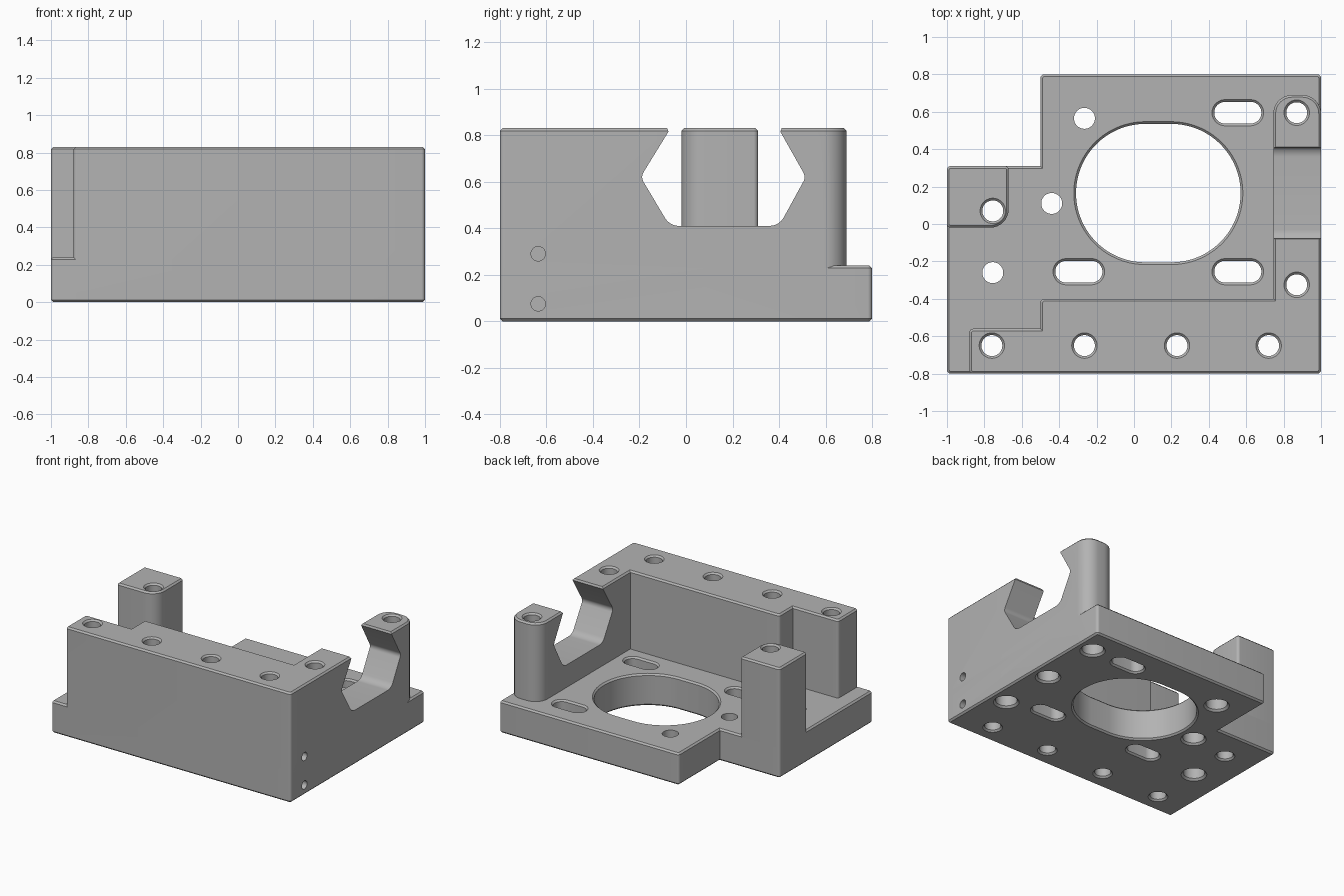
import bpy, bmesh, math
from mathutils import Vector

cube = bpy.data.objects.get("Cube")
if cube:
    bpy.data.objects.remove(cube)

TOP, PLATE, CH = 0.83, 0.24, 0.012

grey = bpy.data.materials.new("machined grey")
grey.use_nodes = True
grey.diffuse_color = (0.45, 0.45, 0.45, 1)
grey.node_tree.nodes["Principled BSDF"].inputs["Base Color"].default_value = grey.diffuse_color


def fillet(corners, steps=8):
    """Round each (x, y, radius) corner of an outline."""
    out, n = [], len(corners)
    for i, (x, y, r) in enumerate(corners):
        p = Vector((x, y))
        if r == 0:
            out.append(p)
            continue
        a = (Vector(corners[i - 1][:2]) - p).normalized()
        b = (Vector(corners[(i + 1) % n][:2]) - p).normalized()
        half = a.angle(b) / 2
        centre = p + (a + b).normalized() * r / math.sin(half)
        u = p + a * r / math.tan(half) - centre
        v = p + b * r / math.tan(half) - centre
        turn = math.atan2(u.x * v.y - u.y * v.x, u.dot(v))
        for k in range(steps + 1):
            t = turn * k / steps
            c, s = math.cos(t), math.sin(t)
            out.append(centre + Vector((u.x * c - u.y * s, u.x * s + u.y * c)))
    return out


def stadium(x, y, r, half=0.0, steps=48):
    """Circle, or a slot along x when half is above zero."""
    pts = []
    for k in range(steps):
        t = 2 * math.pi * (k + 0.5) / steps
        shift = math.copysign(half, math.cos(t))
        pts.append(Vector((x + shift + r * math.cos(t), y + r * math.sin(t))))
    return pts


def inset(pts, d):
    """Offset a counter-clockwise outline inwards by d."""
    out = []
    for i, p in enumerate(pts):
        e = (p - pts[i - 1]).normalized()
        f = (pts[(i + 1) % len(pts)] - p).normalized()
        m = Vector((-e.y - f.y, e.x + f.x)).normalized()
        out.append(p + m * d / max(0.3, m.dot(Vector((-e.y, e.x)))))
    return out


def loft(name, pts, levels, sideways=False):
    """Stack insets of an outline at (height, inset); sideways runs it along x."""
    bm = bmesh.new()
    rings = []
    for h, d in levels:
        ring = inset(pts, d)
        rings.append([bm.verts.new((h, p.x, p.y) if sideways else (p.x, p.y, h)) for p in ring])
    n = len(pts)
    for low, high in zip(rings, rings[1:]):
        for i in range(n):
            j = (i + 1) % n
            bm.faces.new((low[i], low[j], high[j], high[i]))
    bm.faces.new(rings[0][::-1])
    bm.faces.new(rings[-1])
    bmesh.ops.recalc_face_normals(bm, faces=bm.faces)
    mesh = bpy.data.meshes.new(name)
    bm.to_mesh(mesh)
    bm.free()
    mesh.materials.append(grey)
    ob = bpy.data.objects.new(name, mesh)
    bpy.context.collection.objects.link(ob)
    return ob


def block(name, corners, height):
    return loft(name, fillet(corners), [(0, CH), (CH, 0), (height - CH, 0), (height, CH)])


def combine(body, tool, operation="DIFFERENCE"):
    mod = body.modifiers.new("combine", "BOOLEAN")
    mod.operation, mod.solver, mod.object = operation, "EXACT", tool
    bpy.context.view_layer.objects.active = body
    bpy.ops.object.modifier_apply(modifier=mod.name)
    bpy.data.objects.remove(tool)


def bore(body, pts, top, flare=CH):
    """Through hole with chamfered mouths."""
    combine(body, loft("bore", pts, [(-0.02, -CH - 0.02), (CH, 0), (top - flare, 0),
                                    (top + 0.02, -flare - 0.02 if flare else 0)]))


# Stepped base plate
E = 0.02
body = block("mounting_bracket", [(-1, -0.8, E), (1, -0.8, E), (1, 0.8, E), (-0.5, 0.8, E),
                                  (-0.5, 0.31, 0), (-1, 0.31, E)], PLATE)

# Front wall with the side arm, and the left post
wall = block("wall", [(-0.88, -0.8, E), (1, -0.8, E), (1, 0.69, 0.1), (0.745, 0.69, 0.1),
                      (0.745, -0.4, 0), (-0.5, -0.4, E), (-0.5, -0.56, 0), (-0.88, -0.56, E)], TOP)
combine(body, wall, "UNION")
post = block("post", [(-1, -0.02, E), (-0.67, -0.02, 0.1), (-0.67, 0.31, E), (-1, 0.31, E)], TOP)
combine(body, post, "UNION")

# Six-sided notch through the side arm
notch = fillet([(-0.07, 0.41, 0.07), (0.40, 0.41, 0.07), (0.515, 0.62, 0.04), (0.405, 0.815, 0),
                (0.42, 0.85, 0), (-0.09, 0.85, 0), (-0.075, 0.815, 0), (-0.195, 0.62, 0.04)])
combine(body, loft("notch", notch, [(0.70, 0), (1.1, 0)], True))

# Large opening and slots in the plate
bore(body, stadium(0.13, 0.165, 0.37, 0.07, 96), PLATE)
for x, y in [(0.555, 0.595), (-0.295, -0.255), (0.555, -0.255)]:
    bore(body, stadium(x, y, 0.058, 0.068), PLATE)

# Tall bolt holes
arm_holes = [(0.87, -0.325), (0.87, 0.595)]
for x, y in [(-0.76, -0.65), (-0.265, -0.65), (0.23, -0.65), (0.72, -0.65), (-0.755, 0.07)] + arm_holes:
    bore(body, stadium(x, y, 0.056), TOP)

# Plain plate holes
plate_holes = [(-0.265, 0.565), (-0.44, 0.11), (-0.755, -0.26)]
for x, y in plate_holes:
    bore(body, stadium(x, y, 0.056), PLATE, 0)

# Wider sockets from below
for x, y in arm_holes + plate_holes + [(0.87, 0.12)]:
    combine(body, loft("socket", stadium(x, y, 0.074), [(-0.02, -0.034), (0.014, 0), (0.12, 0)]))

# Small blind holes in the right side
for z in (0.075, 0.29):
    combine(body, loft("pin_hole", stadium(-0.635, z, 0.031, 0, 24), [(0.85, 0), (1.05, 0)], True))

bpy.ops.object.select_all(action="DESELECT")
body.select_set(True)
bpy.context.view_layer.objects.active = body
bpy.ops.object.shade_smooth_by_angle(angle=math.radians(25))
